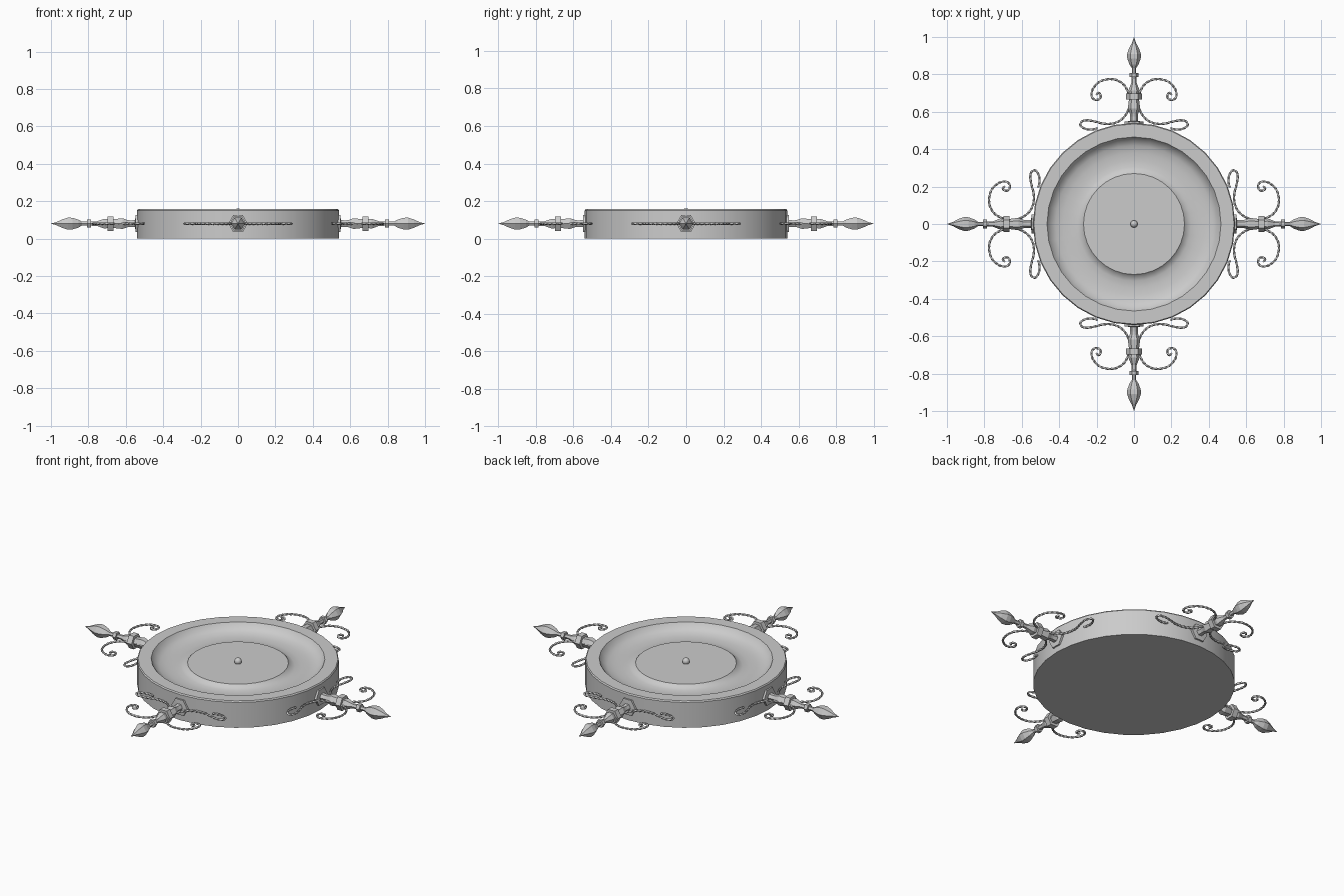
import bpy, math
from mathutils import Vector, Matrix

if "Cube" in bpy.data.objects:
    bpy.data.objects.remove(bpy.data.objects["Cube"])

AXIS_Z = 0.08


def make_object(name, verts, faces, matrix=None, smooth=None):
    mesh = bpy.data.meshes.new(name)
    mesh.from_pydata(verts, [], faces)
    if matrix:
        mesh.transform(matrix)
        if matrix.determinant() < 0:
            mesh.flip_normals()
    obj = bpy.data.objects.new(name, mesh)
    bpy.context.collection.objects.link(obj)
    if smooth:
        bpy.ops.object.select_all(action='DESELECT')
        bpy.context.view_layer.objects.active = obj
        obj.select_set(True)
        bpy.ops.object.shade_smooth_by_angle(angle=math.radians(smooth))
    return obj


def skin(rings):
    """Bridge equal vertex rings and cap both ends."""
    n = len(rings[0])
    verts = [v for ring in rings for v in ring]
    faces = [(i * n + j, i * n + (j + 1) % n, (i + 1) * n + (j + 1) % n, (i + 1) * n + j)
             for i in range(len(rings) - 1) for j in range(n)]
    last = (len(rings) - 1) * n
    faces += [tuple(reversed(range(n))), tuple(range(last, last + n))]
    return verts, faces


def lathe(profile, sides):
    """Revolve (radius, height) points around z."""
    step = 2 * math.pi / sides
    return skin([[(r * math.cos(j * step), r * math.sin(j * step), z) for j in range(sides)]
                 for r, z in profile])


def spline(points, steps):
    """Catmull-Rom curve through the points."""
    p = [Vector(q).to_3d() for q in points]
    p = [2 * p[0] - p[1]] + p + [2 * p[-1] - p[-2]]
    path = []
    for a, b, c, d in zip(p, p[1:], p[2:], p[3:]):
        for k in range(steps):
            t = k / steps
            path.append(0.5 * (2 * b + (c - a) * t + (2 * a - 5 * b + 4 * c - d) * t * t
                               + (3 * b - a - 3 * c + d) * t ** 3))
    return path + [p[-2]]


def twisted_bar(path, radius, pitch):
    """Sweep a square along a flat path, twisting a full turn every pitch."""
    rings, length = [], 0.0
    for i, p in enumerate(path):
        tangent = (path[min(i + 1, len(path) - 1)] - path[max(i - 1, 0)]).normalized()
        up = Vector((0, 0, 1))
        side = up.cross(tangent)
        if i:
            length += (p - path[i - 1]).length
        turn = 2 * math.pi * length / pitch
        rings.append([p + radius * (math.cos(turn + k * math.pi / 2) * side
                                    + math.sin(turn + k * math.pi / 2) * up) for k in range(4)])
    return skin(rings)


# Round base with a raised rim, a coved dish and a flat centre plateau
dish = [(0.54, 0), (0.54, 0.15), (0.535, 0.157), (0.465, 0.157), (0.46, 0.15),
        (0.447, 0.132), (0.42, 0.117), (0.38, 0.11), (0.34, 0.108), (0.305, 0.111),
        (0.285, 0.118), (0.272, 0.13), (0.27, 0.132), (0.001, 0.132)]
make_object("round_base", *lathe(dish, 32), smooth=35)

# Centre knob
bpy.ops.mesh.primitive_uv_sphere_add(segments=16, ring_count=8, radius=0.02,
                                     location=(0, 0, 0.142))
bpy.context.object.name = "centre_knob"
bpy.ops.object.shade_smooth()

# Hexagonal finial profile: wall plate, bulb, collars, shaft and spear tip
finial = [(0.052, 0.525), (0.052, 0.548), (0.022, 0.55), (0.02, 0.575), (0.022, 0.59),
          (0.033, 0.618), (0.027, 0.665), (0.044, 0.665), (0.044, 0.697), (0.028, 0.697),
          (0.03, 0.715), (0.014, 0.755), (0.013, 0.785), (0.024, 0.785), (0.024, 0.806),
          (0.012, 0.806), (0.012, 0.835), (0.024, 0.852), (0.036, 0.885), (0.037, 0.91),
          (0.026, 0.94), (0.01, 0.97), (0.0005, 1.0)]
finial_data = lathe(finial, 6)

# Scroll path: hairpin against the wall, sweep past the shaft, outer curl
scroll = [(0.195, 0.513), (0.225, 0.505), (0.26, 0.509), (0.285, 0.525), (0.282, 0.545),
          (0.255, 0.555), (0.21, 0.548), (0.16, 0.536), (0.11, 0.538), (0.065, 0.56),
          (0.035, 0.6), (0.022, 0.65), (0.03, 0.7), (0.055, 0.745), (0.095, 0.77),
          (0.14, 0.774), (0.19, 0.757), (0.222, 0.718), (0.226, 0.682), (0.208, 0.664),
          (0.184, 0.669), (0.178, 0.69), (0.192, 0.701), (0.203, 0.69)]
scroll_data = twisted_bar(spline(scroll, 10), 0.0065, 0.1)

lay_flat = Matrix.Rotation(-math.pi / 2, 4, 'X')
mirror_x = Matrix.Scale(-1, 4, (1, 0, 0))
for i, side in enumerate(("back", "left", "front", "right")):
    place = Matrix.Translation((0, 0, AXIS_Z)) @ Matrix.Rotation(i * math.pi / 2, 4, 'Z')
    make_object(side + "_finial", *finial_data, matrix=place @ lay_flat)
    make_object(side + "_scroll_a", *scroll_data, matrix=place)
    make_object(side + "_scroll_b", *scroll_data, matrix=place @ mirror_x)
